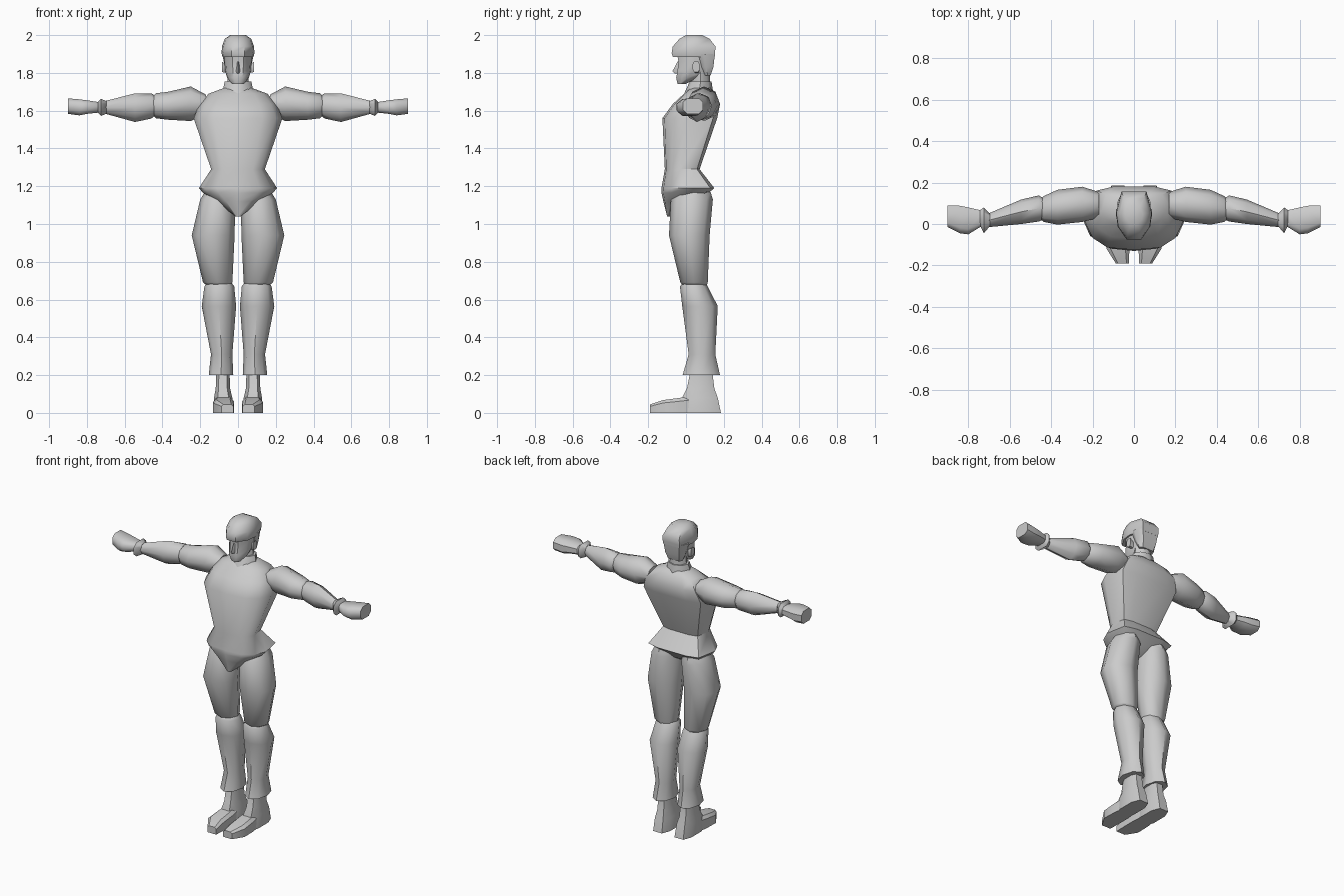
import bpy, bmesh, math

grey = bpy.data.materials.new("plain grey")
grey.diffuse_color = (0.6, 0.6, 0.6, 1)

# Cross-sections in a unit square
ROUND = [(math.cos(math.radians(a)), math.sin(math.radians(a))) for a in range(0, 360, 45)]
BOXY = [(1, -.5), (1, .5), (.6, 1), (-.6, 1), (-1, .5), (-1, -.5), (-.6, -1), (.6, -1)]
SQUARE = [(1, -1), (1, .55), (.65, 1), (-.65, 1), (-1, .55), (-1, -1)]
CHEST = [(0, -1), (.55, -.92), (.85, -.6), (1, -.1), (.88, .85), (.5, 1),
         (-.5, 1), (-.88, .85), (-1, -.1), (-.85, -.6), (-.55, -.92)]
SKULL = [(.4, -1), (.9, -.45), (1, .1), (.7, 1), (-.7, 1), (-1, .1), (-.9, -.45), (-.4, -1)]


def loft(name, axis, profile, rings, mirror=False, angle=48):
    """Skin rings (t, u0, u1, v0, v1) along an axis; u, v are the other two axes in order."""
    bm = bmesh.new()
    loops = []
    for t, u0, u1, v0, v1 in rings:
        loop = []
        for a, b in profile:
            u = (u0 + u1) / 2 + a * (u1 - u0) / 2
            v = (v0 + v1) / 2 + b * (v1 - v0) / 2
            co = {'x': (t, u, v), 'y': (u, t, v), 'z': (u, v, t)}[axis]
            loop.append(bm.verts.new(co))
        loops.append(loop)
    n = len(profile)
    for p, q in zip(loops, loops[1:]):
        for i in range(n):
            j = (i + 1) % n
            bm.faces.new((p[i], p[j], q[j], q[i]))
    bm.faces.new(loops[0])
    bm.faces.new(loops[-1])
    bmesh.ops.recalc_face_normals(bm, faces=bm.faces)
    me = bpy.data.meshes.new(name)
    bm.to_mesh(me)
    bm.free()
    me.materials.append(grey)
    me.shade_smooth()
    me.set_sharp_from_angle(angle=math.radians(angle))
    ob = bpy.data.objects.new(name, me)
    bpy.context.collection.objects.link(ob)
    if mirror:
        ob.modifiers.new("mirror", 'MIRROR').use_mirror_merge = False
    return ob


def mid(rings):
    """Rings (z, half width, front, back) centred on x = 0."""
    return [(z, -w, w, f, b) for z, w, f, b in rings]


# Torso with pointed lower front
loft("torso", 'z', CHEST, mid([
    (1.04, .015, -.10, -.05), (1.12, .115, -.12, .08), (1.165, .185, -.13, .12),
    (1.19, .207, -.13, .15), (1.29, .142, -.112, .072), (1.56, .235, -.125, .165),
    (1.635, .205, -.07, .18), (1.69, .155, -.01, .155), (1.72, .075, .02, .13)]))

# Collar and neck
loft("collar", 'z', ROUND, mid([(1.69, .085, -.01, .145), (1.755, .07, .02, .135)]))
loft("neck", 'z', ROUND, mid([(1.69, .06, .02, .13), (1.82, .052, .03, .125)]))

# Head
loft("face", 'z', SKULL, mid([
    (1.742, .032, -.045, .0), (1.775, .058, -.052, .06), (1.81, .068, -.045, .10),
    (1.86, .072, -.04, .12), (1.92, .072, -.05, .12)]))
loft("nose", 'z', [(0, -1), (1, 1), (-1, 1)], mid([
    (1.798, .012, -.06, -.035), (1.808, .015, -.072, -.035), (1.86, .007, -.045, -.035)]))
loft("hair_top", 'z', SKULL, mid([
    (1.885, .082, -.07, .152), (1.905, .087, -.076, .154), (1.94, .085, -.07, .156),
    (1.98, .07, -.035, .125), (2.0, .042, .0, .085)]))
loft("hair_back", 'z', SKULL, mid([
    (1.785, .055, .095, .13), (1.83, .07, .065, .145), (1.90, .083, .035, .153)]))
loft("ear", 'x', BOXY, [(.062, .045, .07, 1.80, 1.845), (.086, .035, .072, 1.805, 1.86)], True)

# Arms: upper arm, forearm, cuff and fist
loft("upper_arm", 'x', ROUND, [
    (.17, .03, .155, 1.585, 1.685), (.25, .01, .18, 1.545, 1.728),
    (.37, -.003, .165, 1.552, 1.70), (.435, .01, .135, 1.56, 1.692),
    (.455, .025, .115, 1.585, 1.67)], True)
loft("forearm", 'x', ROUND, [
    (.43, .025, .12, 1.58, 1.675), (.46, .012, .138, 1.558, 1.692),
    (.545, .0, .118, 1.54, 1.692), (.70, -.015, .052, 1.583, 1.652)], True)
loft("cuff", 'x', BOXY, [
    (.695, -.01, .05, 1.585, 1.65), (.725, -.045, .08, 1.572, 1.662),
    (.745, -.005, .065, 1.592, 1.645)], True)
loft("fist", 'x', BOXY, [
    (.735, -.01, .065, 1.59, 1.645), (.80, -.05, .08, 1.583, 1.655),
    (.84, -.045, .088, 1.575, 1.66), (.90, -.015, .09, 1.583, 1.665)], True)

# Legs: thigh and trouser shin
loft("thigh", 'z', ROUND, [
    (.675, .04, .165, -.015, .11), (.69, .03, .185, -.03, .115),
    (.94, .018, .245, -.09, .125), (1.13, .015, .20, -.08, .142),
    (1.17, .03, .175, -.05, .13)], True)
loft("shin", 'z', ROUND, [
    (.20, .025, .155, -.018, .18), (.31, .03, .143, .014, .155),
    (.565, .01, .192, -.02, .168), (.67, .02, .178, -.032, .115),
    (.69, .035, .165, -.015, .105)], True)

# Shoes
loft("shoe_heel", 'z', BOXY, [
    (0, .025, .13, -.03, .185), (.08, .03, .127, -.02, .168),
    (.13, .042, .118, .005, .15), (.23, .045, .115, .025, .138)], True)
loft("shoe_toe", 'y', SQUARE, [
    (-.19, .025, .088, 0, .045), (-.12, .022, .132, 0, .068),
    (-.03, .022, .13, 0, .08), (.04, .03, .12, 0, .09)], True, 35)
